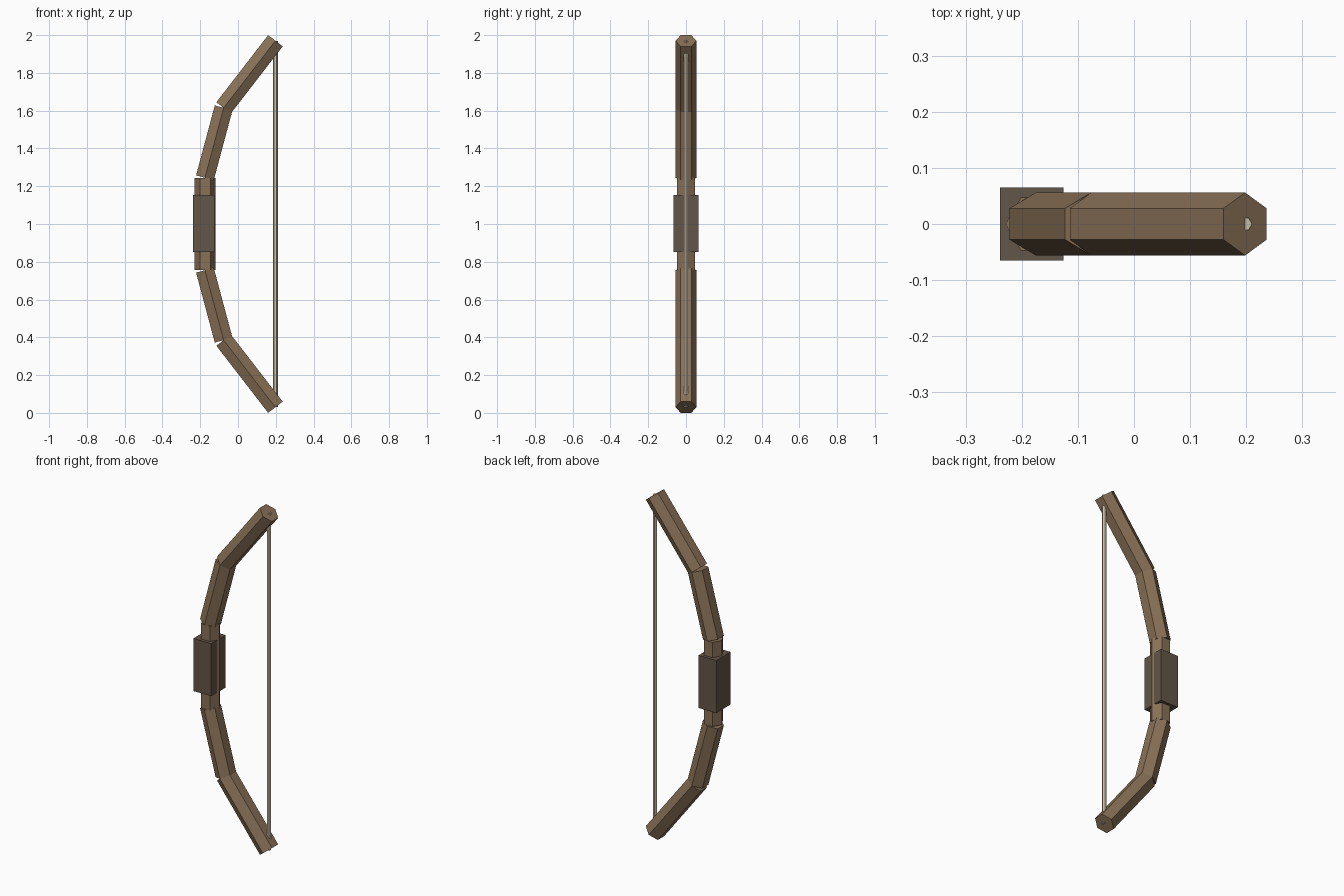
import bpy
from math import pi
from mathutils import Vector, Matrix

if "Cube" in bpy.data.objects:
    bpy.data.objects.remove(bpy.data.objects["Cube"])


def material(name, rgb):
    m = bpy.data.materials.new(name)
    m.diffuse_color = (*rgb, 1)
    m.use_nodes = True
    m.node_tree.nodes["Principled BSDF"].inputs["Base Color"].default_value = m.diffuse_color
    return m


wood = material("wood", (0.25, 0.165, 0.095))
leather = material("leather", (0.125, 0.092, 0.065))
cord = material("cord", (0.60, 0.52, 0.38))


def hex_rod(name, a, b, radius, mat, spin=0.0):
    """Six-sided rod from a to b, in the XZ plane; spin 0 puts corners on +-y."""
    a, b = Vector((a[0], 0, a[1])), Vector((b[0], 0, b[1]))
    d = (b - a).normalized()
    y = Vector((0, 1, 0))
    rot = Matrix((y.cross(d), y, d)).transposed() @ Matrix.Rotation(spin, 3, 'Z')
    bpy.ops.mesh.primitive_cylinder_add(
        vertices=6, radius=radius, depth=(b - a).length,
        location=(a + b) / 2, rotation=rot.to_euler())
    ob = bpy.context.object
    ob.name = name
    ob.data.materials.append(mat)
    return ob


# Straight middle section, turned so its corners point along x
hex_rod("riser", (-0.174, 0.757), (-0.174, 1.243), 0.055, wood, pi / 2)

# Two limb sections above and below, mirrored about z = 1
for side, s in (("upper", 1), ("lower", -1)):
    p = [(-0.175, 1 + s * 0.245), (-0.076, 1 + s * 0.615), (0.198, 1 + s * 0.970)]
    hex_rod(side + "_inner_limb", p[0], p[1], 0.056, wood)
    hex_rod(side + "_outer_limb", p[1], p[2], 0.056, wood)

# Square grip wrapped around the riser
bpy.ops.mesh.primitive_cube_add(size=1, location=(-0.182, 0, 1.003))
grip = bpy.context.object
grip.name = "grip"
grip.scale = (0.113, 0.13, 0.303)
grip.data.materials.append(leather)

# Bowstring between the limb tips
hex_rod("bowstring", (0.198, 0.03), (0.198, 1.97), 0.0125, cord, pi / 2)
